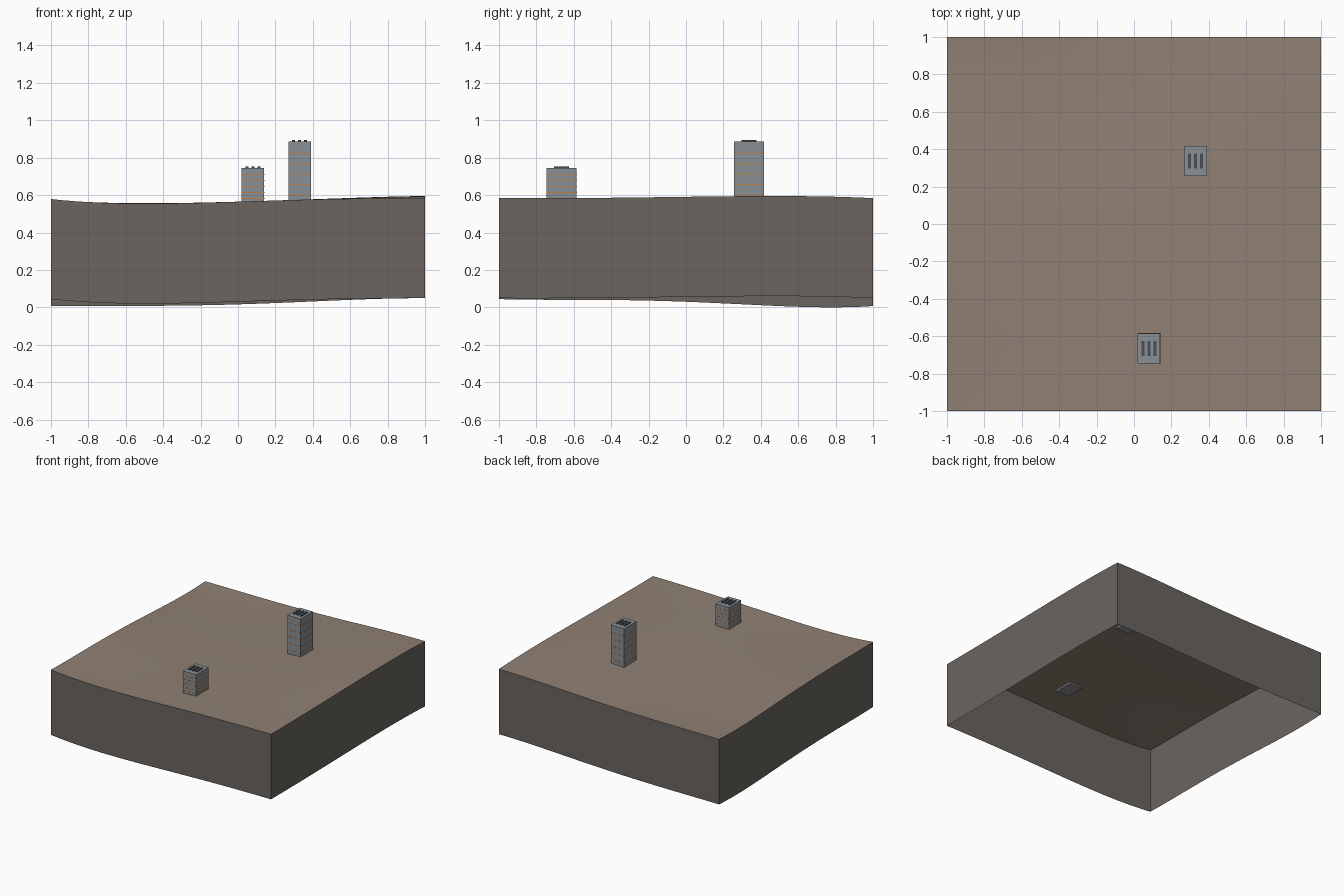
import bpy, bmesh

cube = bpy.data.objects.get("Cube")
if cube:
    bpy.data.objects.remove(cube, do_unlink=True)


def material(name, rgb):
    m = bpy.data.materials.new(name)
    m.use_nodes = True
    m.diffuse_color = (*rgb, 1)
    m.node_tree.nodes["Principled BSDF"].inputs["Base Color"].default_value = (*rgb, 1)
    return m


EARTH = material("earth_brown", (0.28, 0.22, 0.175))
ROCK = material("dark_rock", (0.145, 0.13, 0.115))
CONCRETE = material("concrete_grey", (0.255, 0.277, 0.298))
ORANGE = material("orange_trim", (0.5, 0.2, 0.06))
VENT = material("vent_dark", (0.07, 0.075, 0.082))


def add_object(name, bm, *mats):
    mesh = bpy.data.meshes.new(name)
    bm.to_mesh(mesh)
    bm.free()
    for m in mats:
        mesh.materials.append(m)
    obj = bpy.data.objects.new(name, mesh)
    bpy.context.collection.objects.link(obj)
    return obj


def box(name, x, y, z0, z1, w, d, mat):
    bm = bmesh.new()
    bmesh.ops.create_cube(bm, size=1)
    for v in bm.verts:
        v.co = (x + v.co.x * w, y + v.co.y * d, z0 + (v.co.z + 0.5) * (z1 - z0))
    return add_object(name, bm, mat)


# Heights along the four edges of the ground, each at five even steps
FRONT = (0.040, 0.016, 0.026, 0.040, 0.045)
BACK = (0.003, 0.004, 0.012, 0.032, 0.045)
LEFT = (0.045, 0.046, 0.052, 0.056, 0.045)
RIGHT = (0.040, 0.036, 0.026, 0.003, 0.003)
DEPTH = 0.535


def smooth_curve(heights, t):
    """Smooth polynomial through the five heights, t from 0 to 1."""
    total = 0
    for i, h in enumerate(heights):
        for j in range(5):
            if j != i:
                h *= (4 * t - j) / (i - j)
        total += h
    return total


def ground(x, y):
    """Blend the four edge curves into one surface."""
    u, v = (x + 1) / 2, (y + 1) / 2
    across = (1 - v) * smooth_curve(FRONT, u) + v * smooth_curve(BACK, u)
    along = (1 - u) * smooth_curve(RIGHT, v) + u * smooth_curve(LEFT, v)
    corners = ((1 - v) * ((1 - u) * FRONT[0] + u * FRONT[4])
               + v * ((1 - u) * BACK[0] + u * BACK[4]))
    return across + along - corners


# Ground with a skirt of constant depth, open underneath
bm = bmesh.new()
bmesh.ops.create_grid(bm, x_segments=32, y_segments=32, size=1)
for vert in bm.verts:
    vert.co.z = ground(vert.co.x, vert.co.y) + DEPTH
for face in bm.faces:
    face.smooth = True
rim = [e for e in bm.edges if e.is_boundary]
top_faces = set(bm.faces)
skirt = bmesh.ops.extrude_edge_only(bm, edges=rim)["geom"]
for vert in [g for g in skirt if isinstance(g, bmesh.types.BMVert)]:
    vert.co.z -= DEPTH
for face in bm.faces:
    if face not in top_faces:
        face.material_index = 1
        face.smooth = False
for edge in rim:
    edge.smooth = False
bmesh.ops.recalc_face_normals(bm, faces=bm.faces)
bm.faces.ensure_lookup_table()
if next(iter(top_faces)).normal.z < 0:
    bmesh.ops.reverse_faces(bm, faces=bm.faces)
low = min(v.co.z for v in bm.verts)
for vert in bm.verts:
    vert.co.z -= low
add_object("ground", bm, EARTH, ROCK)

# Two towers with trim bands and roof vents
WIDTH, LENGTH = 0.12, 0.16


def tower(name, x, y, top, bands):
    base = ground(x, y) + DEPTH - low
    box(name + "_body", x, y, base - 0.012, top, WIDTH, LENGTH, CONCRETE)
    step = (top - base) / (bands + 0.6)
    for i in range(bands):
        z = base + step * (i + 0.5)
        box(f"{name}_band_{i + 1}", x, y, z - 0.003, z + 0.003,
            WIDTH + 0.002, LENGTH + 0.002, ORANGE)
    for i in (-1, 0, 1):
        box(f"{name}_vent_{i + 2}", x + i * 0.032, y, top - 0.002, top + 0.007,
            0.016, 0.08, VENT)


tower("front_tower", 0.08, -0.665, 0.745, 5)
tower("back_tower", 0.33, 0.337, 0.887, 5)
